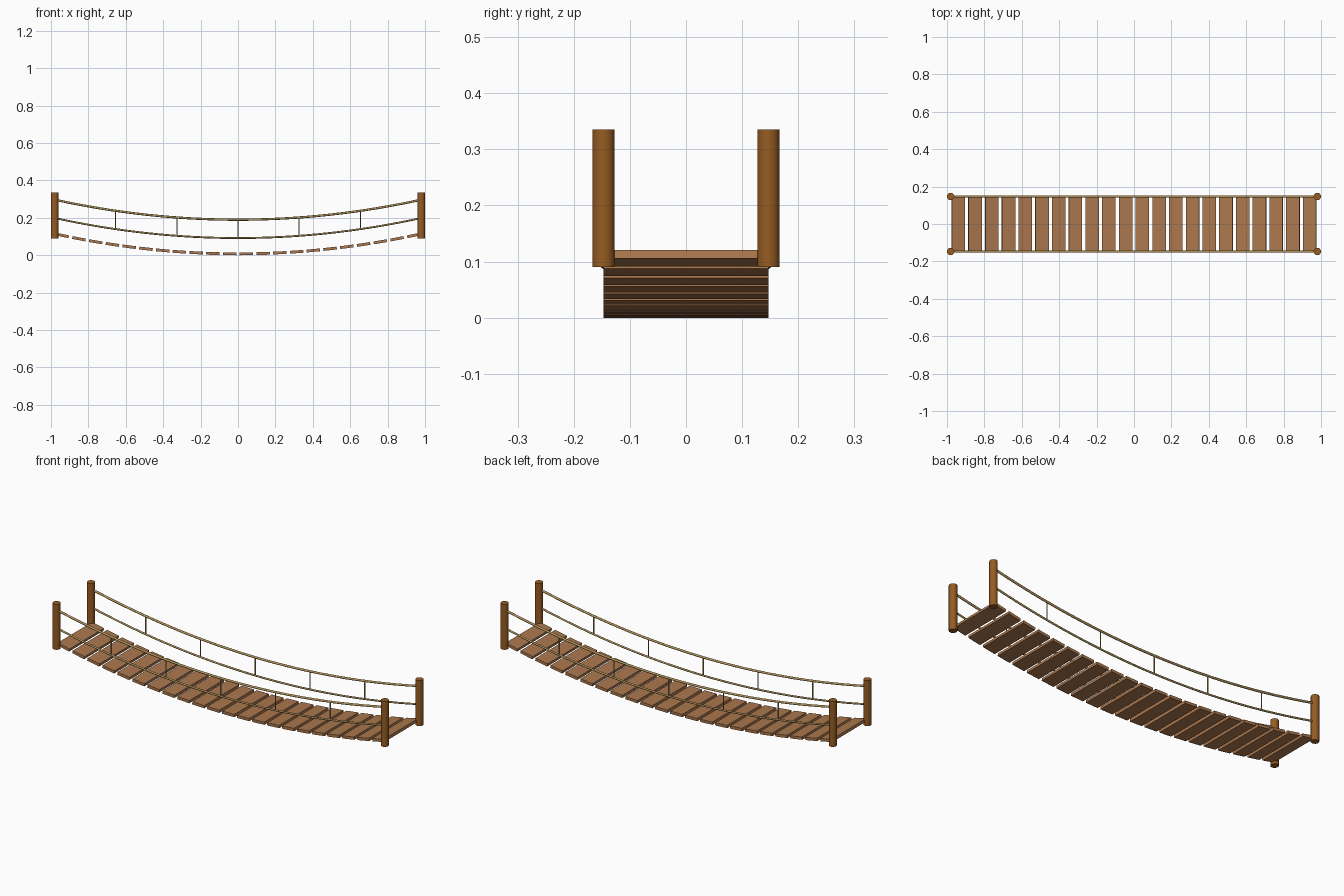
import bpy, math
from mathutils import Vector

if "Cube" in bpy.data.objects:
    bpy.data.objects.remove(bpy.data.objects["Cube"])

SAG, HALF = 0.107, 0.98      # dip of the ropes, half span
SIDE = 0.147                 # half width of the walkway


def srgb(r, g, b):
    f = lambda c: c / 12.92 if c <= 0.04045 else ((c + 0.055) / 1.055) ** 2.4
    return (f(r / 255), f(g / 255), f(b / 255), 1)


def material(name, rgb):
    m = bpy.data.materials.new(name)
    m.diffuse_color = srgb(*rgb)
    m.use_nodes = True
    m.node_tree.nodes["Principled BSDF"].inputs["Base Color"].default_value = m.diffuse_color
    return m


POST = material("post brown", (150, 92, 34))
PLANK = material("plank tan", (172, 120, 78))
ROPE = material("rope straw", (180, 150, 92))


def sag(x, z0):
    return z0 + SAG * (x / HALF) ** 2


def finish(name, mat, smooth=False):
    o = bpy.context.object
    o.name = name
    o.data.materials.append(mat)
    if smooth:
        bpy.ops.object.shade_smooth_by_angle(angle=math.radians(40))
    return o


def cylinder(name, x, y, z0, z1, r, sides, mat):
    bpy.ops.mesh.primitive_cylinder_add(vertices=sides, radius=r, depth=z1 - z0,
                                        location=(x, y, (z0 + z1) / 2))
    return finish(name, mat, True)


def rope(name, y, z0, r):
    # swept tube along the sagging line
    cu = bpy.data.curves.new(name, 'CURVE')
    cu.dimensions = '3D'
    cu.bevel_depth = r
    cu.bevel_resolution = 2
    cu.use_fill_caps = True
    sp = cu.splines.new('POLY')
    n = 32
    sp.points.add(n)
    for i, p in enumerate(sp.points):
        x = HALF * (2 * i / n - 1)
        p.co = (x, y, sag(x, z0), 1)
    cu.materials.append(ROPE)
    o = bpy.data.objects.new(name, cu)
    bpy.context.collection.objects.link(o)
    bpy.ops.object.select_all(action='DESELECT')
    o.select_set(True)
    bpy.context.view_layer.objects.active = o
    bpy.ops.object.convert(target='MESH')
    bpy.ops.object.shade_smooth_by_angle(angle=math.radians(50))


# walkway planks, tilted to follow the sag
COUNT, STEP = 22, 0.0895
for i in range(COUNT):
    x = (i - (COUNT - 1) / 2) * STEP
    tilt = math.atan(2 * SAG * x / HALF ** 2)
    bpy.ops.mesh.primitive_cube_add(size=1, location=(x, 0, sag(x, 0.0075)),
                                    rotation=(0, -tilt, 0))
    bpy.context.object.scale = (0.072, 2 * SIDE, 0.015)
    finish("plank", PLANK)

for s, side in ((-1, "front"), (1, "back")):
    y = s * SIDE
    # end posts
    for x in (-HALF, HALF):
        cylinder(side + "_post", x, y, 0.09, 0.335, 0.02, 16, POST)
    # hand ropes
    rope(side + "_upper_rope", y, 0.19, 0.006)
    rope(side + "_lower_rope", y, 0.092, 0.005)
    # hangers between the ropes
    for k in range(-2, 3):
        x = k * 0.327
        cylinder(side + "_hanger", x, y, sag(x, 0.092), sag(x, 0.19), 0.003, 8, ROPE)
